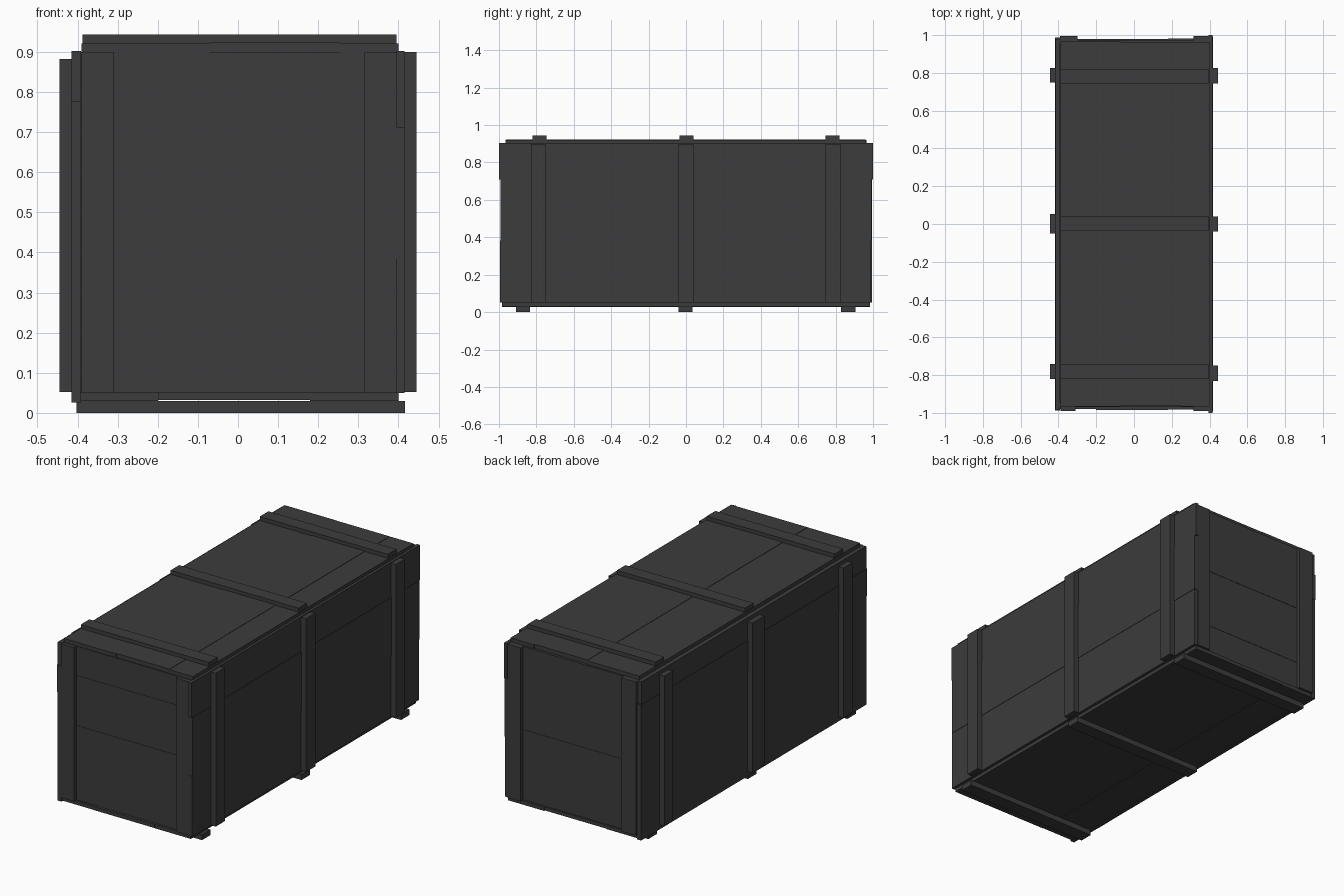
import bpy


def box(name, x, y, z):
    """Box spanning the given (min, max) ranges."""
    bpy.ops.mesh.primitive_cube_add(size=1)
    o = bpy.context.object
    o.name = name
    o.location = [(a + b) / 2 for a, b in (x, y, z)]
    o.scale = [b - a for a, b in (x, y, z)]
    bpy.ops.object.transform_apply(location=True, rotation=True, scale=True)
    mat = bpy.data.materials.get("dark_wood")
    if mat is None:
        mat = bpy.data.materials.new("dark_wood")
        mat.diffuse_color = (0.045, 0.045, 0.045, 1)
    o.data.materials.append(mat)
    return o


# Long side planks: (outer x, y range, z range)
for x, y, z in [(0.415, (-0.995, 0.99), (0.05, 0.384)),
                (0.417, (-0.992, 0.993), (0.384, 0.71)),
                (0.415, (-1.0, 1.0), (0.71, 0.903))]:
    box("right_side_plank", (0.395, x), y, z)
for x, y, z in [(-0.415, (-0.985, 0.985), (0.026, 0.627)),
                (-0.417, (-0.988, 0.988), (0.627, 0.777)),
                (-0.415, (-0.983, 0.98), (0.777, 0.902))]:
    box("left_side_plank", (x, -0.391), y, z)

# Horizontal end planks
for name, ys, seams in [("front_plank", (-0.97, -0.948), (0.05, 0.463, 0.567, 0.74, 0.9)),
                        ("back_plank", (0.95, 0.972), (0.05, 0.21, 0.44, 0.54, 0.9))]:
    for i in range(4):
        d = 0.002 * (i % 2)
        box(name, (-0.391, 0.395), (ys[0] + d, ys[1] + d), (seams[i], seams[i + 1]))

# Corner posts on both ends
box("front_left_post", (-0.39, -0.31), (-0.99, -0.97), (0.05, 0.9))
box("front_right_post", (0.315, 0.395), (-0.99, -0.97), (0.05, 0.9))
box("back_left_post", (-0.391, -0.3), (0.974, 0.995), (0.05, 0.9))
box("back_right_post", (0.315, 0.395), (0.974, 0.995), (0.05, 0.9))

# Lid boards and floor boards
for x, y, t in [((-0.39, -0.07), (-0.965, 0.965), 0.921),
                ((-0.07, 0.255), (-0.962, 0.96), 0.923),
                ((0.255, 0.4), (-0.965, 0.963), 0.921)]:
    box("lid_board", x, y, (0.9, t))
for x, y, b in [((-0.391, -0.2), (-0.98, 0.98), 0.03),
                ((-0.2, 0.18), (-0.985, 0.98), 0.032),
                ((0.18, 0.4), (-0.983, 0.983), 0.03)]:
    box("floor_board", x, y, (b, 0.052))

# Battens strapped across lid, sides and floor
for y in [(-0.82, -0.745), (-0.035, 0.04), (0.745, 0.82)]:
    box("lid_batten", (-0.388, 0.395), y, (0.921, 0.943))
for y in [(-0.83, -0.75), (-0.04, 0.04), (0.745, 0.825)]:
    box("right_batten", (0.415, 0.445), y, (0.052, 0.9))
for y in [(-0.82, -0.74), (-0.05, 0.053), (0.75, 0.825)]:
    box("left_batten", (-0.445, -0.415), y, (0.052, 0.882))
for y in [(-0.91, -0.835), (-0.04, 0.035), (0.83, 0.905)]:
    box("floor_skid", (-0.403, 0.417), y, (0, 0.03))
